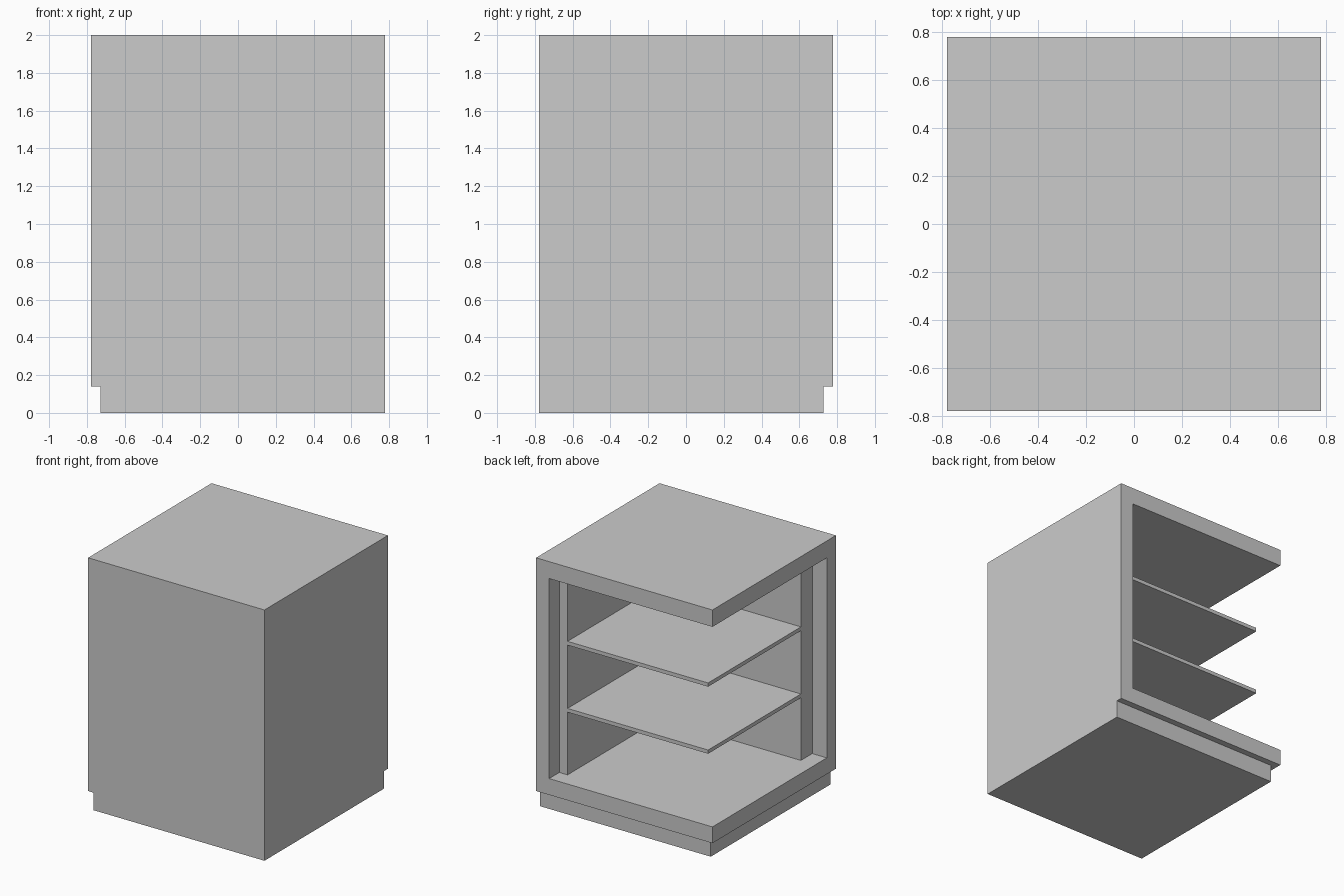
import bpy
import bmesh

H = 0.778        # half width and depth
WALL = 0.663     # inner face of the outer wall
OPEN = 0.65      # setback line of the inner lining and shelves
FLOOR, CEIL = 0.27, 1.865
FAR = 1.0        # cutters reach past the open sides

if "Cube" in bpy.data.objects:
    bpy.data.objects.remove(bpy.data.objects["Cube"], do_unlink=True)

grey = bpy.data.materials.new("plain grey")
grey.use_nodes = True
grey.diffuse_color = (0.6, 0.6, 0.6, 1)
grey.node_tree.nodes["Principled BSDF"].inputs["Base Color"].default_value = grey.diffuse_color


def prism(name, outline, z0, z1):
    """Extrude a flat outline from z0 up to z1."""
    bm = bmesh.new()
    face = bm.faces.new([bm.verts.new((x, y, z0)) for x, y in outline])
    top = bmesh.ops.extrude_face_region(bm, geom=[face])["geom"]
    for v in top:
        if isinstance(v, bmesh.types.BMVert):
            v.co.z = z1
    bmesh.ops.recalc_face_normals(bm, faces=bm.faces)
    mesh = bpy.data.meshes.new(name)
    bm.to_mesh(mesh)
    bm.free()
    mesh.materials.append(grey)
    obj = bpy.data.objects.new(name, mesh)
    bpy.context.collection.objects.link(obj)
    return obj


def rect(x0, x1, y0, y1):
    return [(x0, y0), (x1, y0), (x1, y1), (x0, y1)]


def carve(target, cutter):
    """Cut one solid out of another, then drop the cutter."""
    cutter.hide_render = True
    mod = target.modifiers.new("cut", "BOOLEAN")
    mod.operation = "DIFFERENCE"
    mod.solver = "EXACT"
    mod.object = cutter
    bpy.context.view_layer.objects.active = target
    bpy.ops.object.modifier_apply(modifier=mod.name)
    bpy.data.objects.remove(cutter, do_unlink=True)


# Cabinet body: solid block, open at the back and right
cabinet = prism("cabinet_body", rect(-H, H, -H, H), 0, 2)

# Corner opening, with a stepped lining along both closed walls
lining_x, lining_y = 0.59, -0.52
opening = [(-FAR, -WALL), (-OPEN, -WALL), (-OPEN, lining_y), (lining_x, lining_y),
           (lining_x, OPEN), (WALL, OPEN), (WALL, FAR), (-FAR, FAR)]
carve(cabinet, prism("opening_cutter", opening, FLOOR, CEIL))

# Recessed plinth under the open sides
kick = H - 0.05
recess = [(-FAR, -FAR), (-kick, -FAR), (-kick, kick), (FAR, kick), (FAR, FAR), (-FAR, FAR)]
carve(cabinet, prism("plinth_cutter", recess, -0.1, 0.14))

# Two evenly spaced shelves
for name, top in (("lower_shelf", 0.80), ("upper_shelf", 1.335)):
    prism(name, rect(-OPEN, lining_x, lining_y, OPEN), top - 0.03, top)
